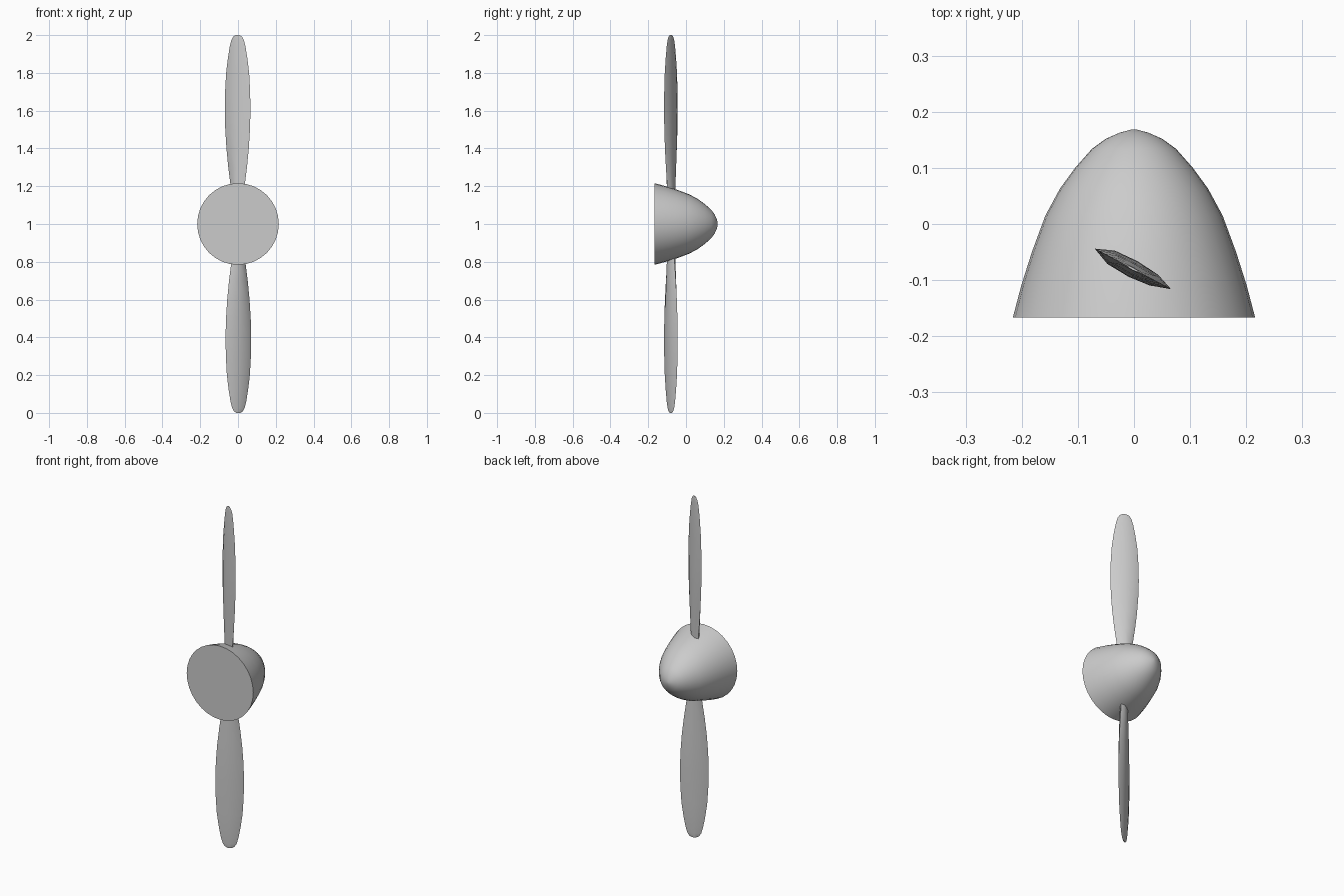
import bpy, bmesh, math
from mathutils import Matrix, Vector

cube = bpy.data.objects.get("Cube")
if cube:
    bpy.data.objects.remove(cube, do_unlink=True)

grey = bpy.data.materials.new("light_grey")
grey.use_nodes = True
COLOR = (0.6, 0.6, 0.6, 1)
grey.diffuse_color = COLOR
grey.node_tree.nodes["Principled BSDF"].inputs["Base Color"].default_value = COLOR


def loft(name, rings, angle):
    """Skin equal-length rings of points and cap both ends."""
    bm = bmesh.new()
    rows = [[bm.verts.new(p) for p in ring] for ring in rings]
    n = len(rows[0])
    for a, b in zip(rows, rows[1:]):
        for i in range(n):
            j = (i + 1) % n
            bm.faces.new((a[i], a[j], b[j], b[i]))
    bm.faces.new(rows[0])
    bm.faces.new(rows[-1])
    bmesh.ops.remove_doubles(bm, verts=bm.verts, dist=1e-5)
    bmesh.ops.recalc_face_normals(bm, faces=bm.faces)
    mesh = bpy.data.meshes.new(name)
    bm.to_mesh(mesh)
    bm.free()
    mesh.materials.append(grey)
    ob = bpy.data.objects.new(name, mesh)
    bpy.context.collection.objects.link(ob)
    bpy.ops.object.select_all(action='DESELECT')
    bpy.context.view_layer.objects.active = ob
    ob.select_set(True)
    bpy.ops.object.shade_smooth_by_angle(angle=math.radians(angle))
    return ob


# Spinner: rounded cone with a flat disc facing the front (radius, y)
SPINNER = [(0.216, -0.167), (0.201, -0.11), (0.182, -0.05), (0.158, 0.015),
           (0.132, 0.063), (0.105, 0.1), (0.075, 0.134), (0.05, 0.152),
           (0.025, 0.163), (0.006, 0.168)]
SIDES = 32
loft("spinner", [[(r * math.cos(math.tau * i / SIDES), y,
                   1 + r * math.sin(math.tau * i / SIDES)) for i in range(SIDES)]
                 for r, y in SPINNER], 40)

# Blade: pitched aerofoil, stations of (height, half chord, half thickness)
STATIONS = [(1.1, 0.036, 0.016), (1.2, 0.042, 0.016), (1.3, 0.056, 0.016),
            (1.4, 0.067, 0.016), (1.5, 0.074, 0.016), (1.6, 0.077, 0.015),
            (1.7, 0.075, 0.013), (1.8, 0.069, 0.011), (1.88, 0.058, 0.009),
            (1.94, 0.047, 0.006), (1.975, 0.037, 0.004), (1.992, 0.026, 0.003),
            (2.0, 0.012, 0.002)]
SECTION = [(-1, 0), (-0.6, 0.85), (0, 1), (0.6, 0.75),
           (1, 0), (0.55, -0.75), (0, -1), (-0.6, -0.85)]
pitch = Matrix.Rotation(math.radians(-28), 4, 'Z')


def blade_ring(z, chord, thick):
    return [pitch @ Vector((u * chord, v * thick, 0)) + Vector((-0.002, -0.08, z))
            for u, v in SECTION]


rings = [blade_ring(*s) for s in STATIONS]
half_turn = Matrix.Translation((0, 0, 1)) @ Matrix.Rotation(math.pi, 4, 'Y') \
    @ Matrix.Translation((0, 0, -1))
loft("upper_blade", rings, 50)
loft("lower_blade", [[half_turn @ p for p in ring] for ring in rings], 50)
